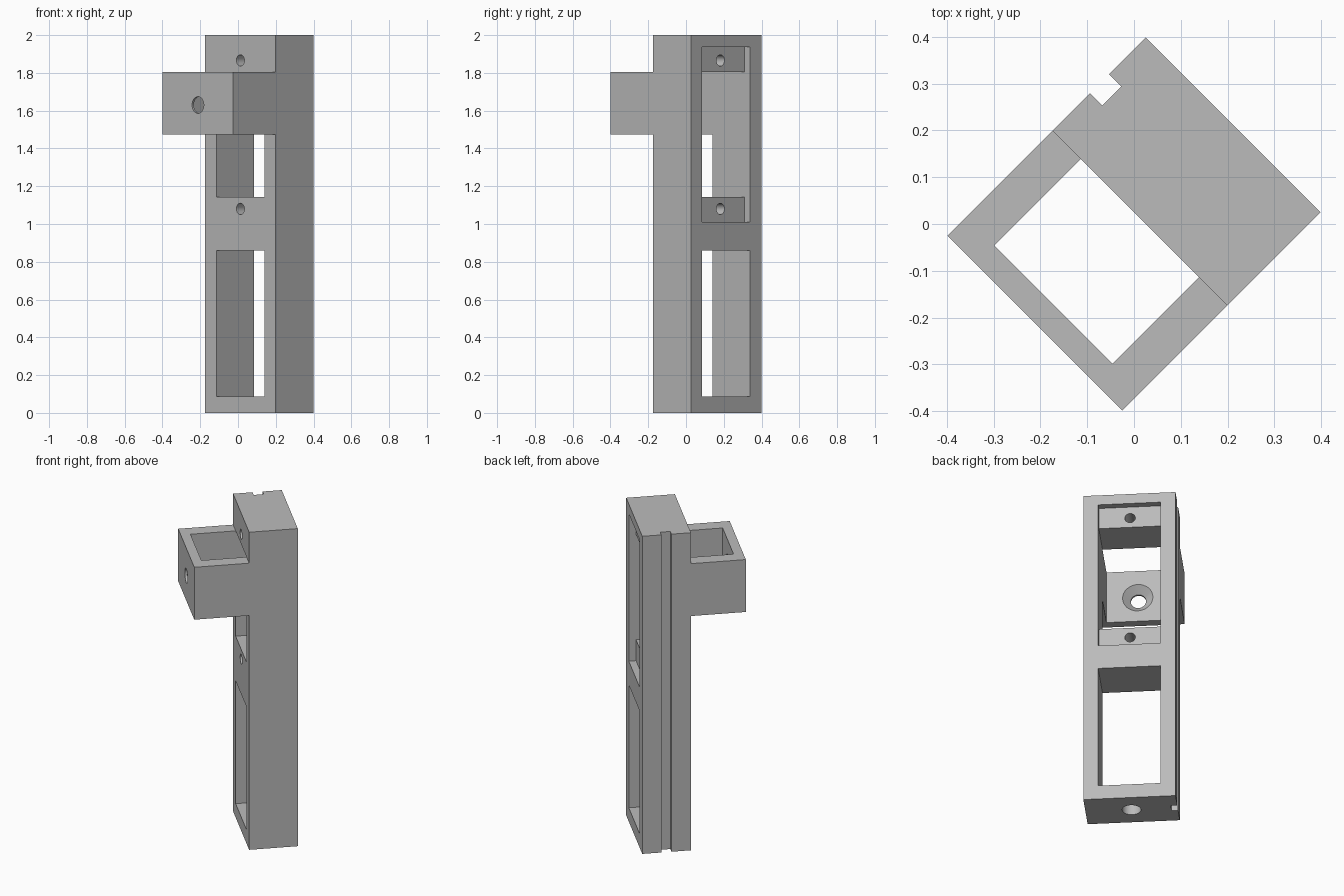
import bpy
from math import radians
from mathutils import Matrix

cube = bpy.data.objects.get("Cube")
if cube:
    bpy.data.objects.remove(cube, do_unlink=True)

grey = bpy.data.materials.new("plain grey")
grey.use_nodes = True
COLOUR = (0.5, 0.5, 0.5, 1)
grey.diffuse_color = COLOUR
grey.node_tree.nodes["Principled BSDF"].inputs["Base Color"].default_value = COLOUR


def block(name, x, y, z):
    """Box spanning the given (min, max) ranges."""
    bpy.ops.mesh.primitive_cube_add(size=1)
    ob = bpy.context.object
    ob.name = name
    spans = (x, y, z)
    centre = Matrix.Translation([(a + b) / 2 for a, b in spans])
    ob.data.transform(centre @ Matrix.Diagonal([b - a for a, b in spans] + [1]))
    ob.data.materials.append(grey)
    return ob


def drill(name, r1, r2, depth, at, along_y=True):
    """Round cutter, a cone when the radii differ."""
    bpy.ops.mesh.primitive_cone_add(vertices=32, radius1=r1, radius2=r2, depth=depth)
    ob = bpy.context.object
    ob.name = name
    turn = Matrix.Rotation(radians(-90 if along_y else 0), 4, 'X')
    ob.data.transform(Matrix.Translation(at) @ turn)
    ob.data.materials.append(grey)
    return ob


def combine(target, tool, operation='DIFFERENCE'):
    tool.hide_render = True
    mod = target.modifiers.new(operation.lower(), 'BOOLEAN')
    mod.operation, mod.solver, mod.object = operation, 'EXACT', tool
    bpy.context.view_layer.objects.active = target
    bpy.ops.object.modifier_apply(modifier=mod.name)
    bpy.data.objects.remove(tool, do_unlink=True)


# Shared dimensions, in the body's own axes before turning
HALF, INNER = 0.264, 0.179
FRONT, FACE, BACK = -0.3, 0.018, 0.3
WALL = -0.244
LOW, HIGH = 1.475, 1.805
MID = (FACE + BACK) / 2
opening = (-INNER, INNER)

# Upright post with windows, rear recess and side groove
post = block("mount_body", (-HALF, HALF), (FACE, BACK), (0, 2))
combine(post, block("lower_window", opening, (-0.1, 0.5), (0.087, 0.86)))
combine(post, block("upper_window", opening, (-0.1, 0.5), (1.142, HIGH)))
combine(post, block("rear_recess", opening, (0.258, 0.5), (1.01, 1.938)))
combine(post, block("side_groove", (-0.5, -0.227), (0.131, 0.189), (-0.1, 2.1)))

# Screw holes through the ledges, and the cable hole in the foot
for z in (1.08, 1.866):
    combine(post, drill("screw_hole", 0.03, 0.03, 1, (0, MID, z)))
combine(post, drill("cable_hole", 0.054, 0.054, 0.12, (0, MID, 0.04), False))

# Front bracket frame with a countersunk hole
bracket = block("bracket", (-HALF, HALF), (FRONT, FACE + 0.05), (LOW, HIGH))
combine(bracket, block("bracket_opening", opening, (WALL, 0.5), (1.3, 2.1)))
hole_z = (LOW + HIGH) / 2 - 0.01
combine(bracket, drill("bolt_hole", 0.044, 0.044, 0.2, (0, FRONT, hole_z)))
combine(bracket, drill("countersink", 0.044, 0.088, 0.044, (0, WALL - 0.021, hole_z)))
combine(post, bracket, 'UNION')

# Turn the body on its diagonal
post.data.transform(Matrix.Rotation(radians(-45), 4, 'Z'))
bpy.ops.object.select_all(action='DESELECT')
post.select_set(True)
bpy.context.view_layer.objects.active = post
bpy.ops.object.shade_smooth_by_angle(angle=radians(30))
